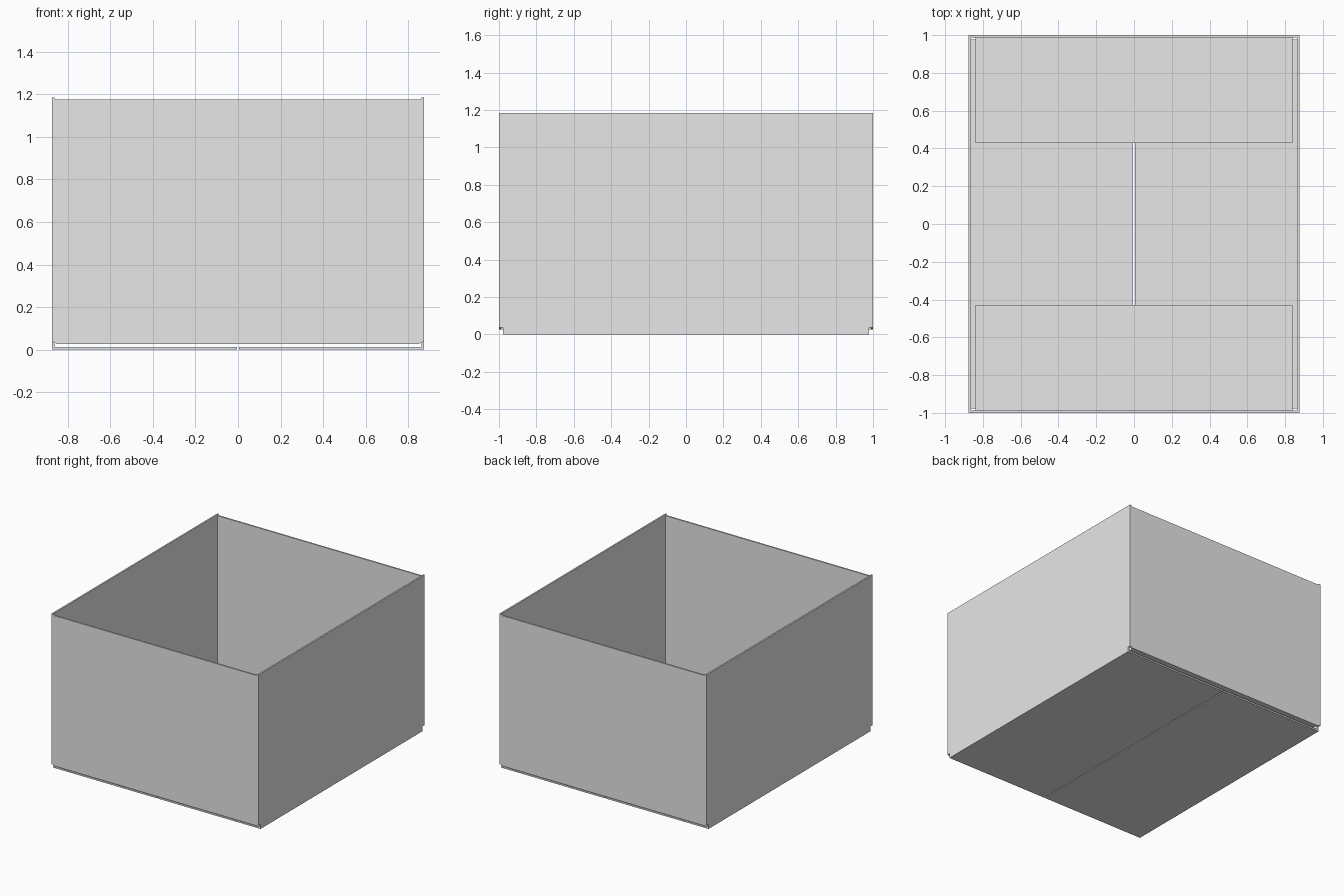
import bpy
import bmesh
from mathutils import Vector

old = bpy.data.objects.get("Cube")
if old:
    bpy.data.objects.remove(old, do_unlink=True)

HX, HY, TOP = 0.875, 1.0, 1.185   # half width, half depth, height
T = 0.012                         # board thickness
FOLD = 0.027                      # underside of the inner flaps

card = bpy.data.materials.new("grey_card")
card.use_nodes = True
GREY = (0.8, 0.8, 0.8, 1)
card.diffuse_color = GREY
card.node_tree.nodes["Principled BSDF"].inputs["Base Color"].default_value = GREY


def board(name, outline, place, offset):
    """Extrude a flat outline; place maps outline (u, v) to a 3D point."""
    bm = bmesh.new()
    face = bm.faces.new([bm.verts.new(place(u, v)) for u, v in outline])
    extruded = bmesh.ops.extrude_face_region(bm, geom=[face])
    moved = [g for g in extruded["geom"] if isinstance(g, bmesh.types.BMVert)]
    bmesh.ops.translate(bm, verts=moved, vec=Vector(offset))
    bmesh.ops.recalc_face_normals(bm, faces=bm.faces)
    mesh = bpy.data.meshes.new(name)
    bm.to_mesh(mesh)
    bm.free()
    mesh.materials.append(card)
    obj = bpy.data.objects.new(name, mesh)
    bpy.context.collection.objects.link(obj)
    return obj


def mirrored(half):
    """Close a right-hand outline with its left-hand mirror image."""
    return half + [(-u, v) for u, v in reversed(half)]


def rectangle(u0, u1, v0, v1):
    return [(u0, v0), (u1, v0), (u1, v1), (u0, v1)]


# Wall outlines: end walls dip between their corners, side walls are notched
end_outline = mirrored([(0.85, FOLD), (HX, 0.037), (HX, TOP), (0.85, TOP - 0.01)])
side_outline = mirrored([(HY - 0.022, 0), (HY - 0.022, 0.037), (HY, 0.037), (HY, TOP)])

for sign, end, side in ((-1, "front", "right"), (1, "back", "left")):
    # End walls
    board(end + "_wall", end_outline,
          lambda u, v: (u, sign * HY, v), (0, -sign * T, 0))
    # Side walls
    board(side + "_wall", side_outline,
          lambda u, v: (sign * HX, u, v), (-sign * T, 0, 0))
    # Short inner flaps folded in from the end walls
    board(end + "_inner_flap", rectangle(-0.84, 0.84, 0.43, HY - T / 2),
          lambda u, v: (u, sign * v, FOLD), (0, 0, T))
    # Long outer flaps that meet at the middle seam
    board(side + "_outer_flap", rectangle(0.004, HX - T / 2, -0.978, 0.978),
          lambda u, v: (sign * u, v, 0), (0, 0, T))
